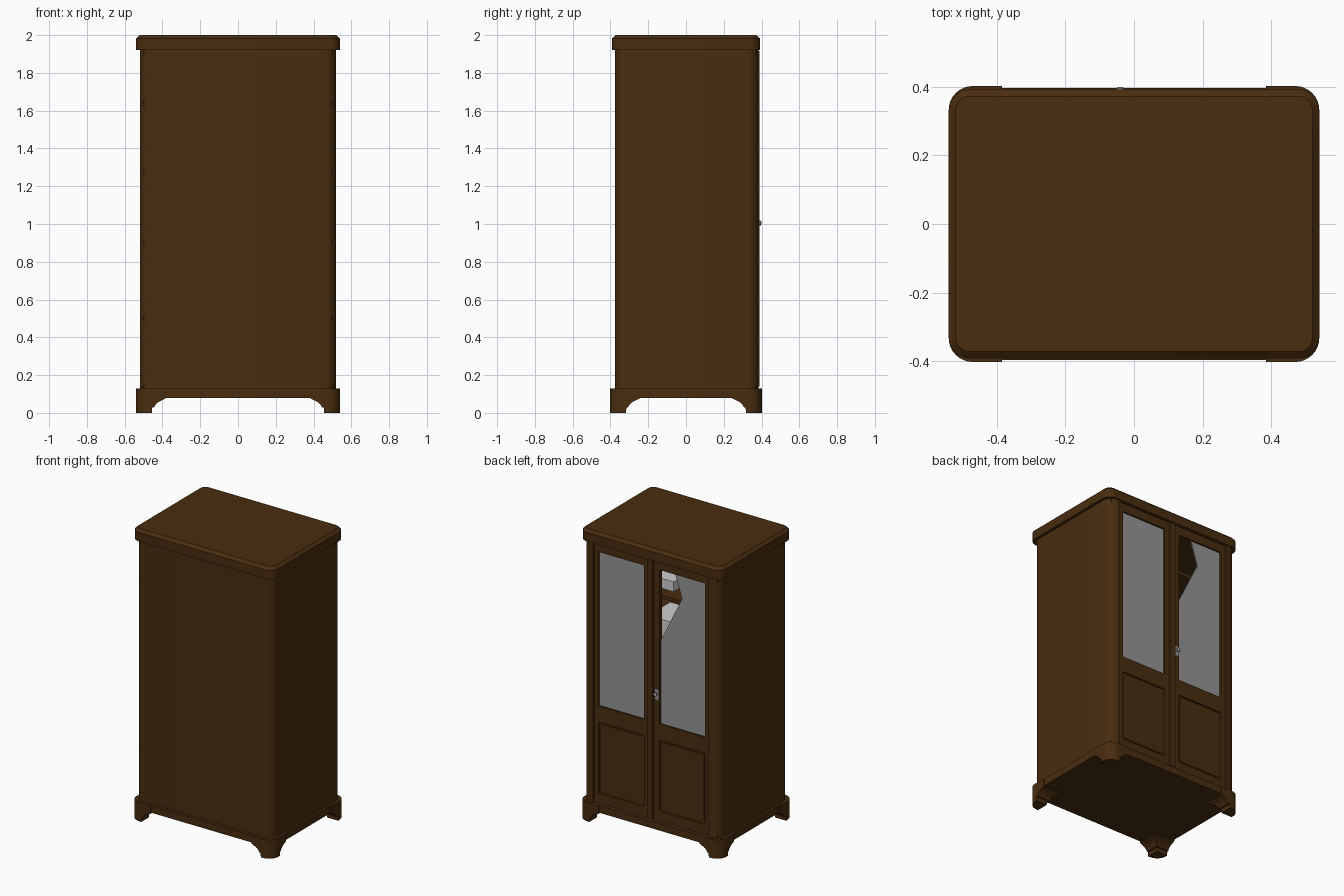
import bpy, bmesh, math

if "Cube" in bpy.data.objects:
    bpy.data.objects.remove(bpy.data.objects["Cube"])

def material(name, rgb):
    m = bpy.data.materials.new(name)
    m.diffuse_color = (*rgb, 1)
    m.use_nodes = True
    m.node_tree.nodes["Principled BSDF"].inputs["Base Color"].default_value = m.diffuse_color
    return m

WOOD = material("dark wood", (0.066, 0.026, 0.005))
GLASS = material("grey glass", (0.30, 0.30, 0.30))
METAL = material("handle metal", (0.33, 0.33, 0.34))
LINEN = material("pale linen", (0.62, 0.62, 0.62))

def loft(name, rings, mat, smooth=True):
    """Skin equal-length rings of 3D points and cap both ends."""
    bm = bmesh.new()
    rows = [[bm.verts.new(p) for p in ring] for ring in rings]
    n = len(rows[0])
    for a, b in zip(rows, rows[1:]):
        for i in range(n):
            j = (i + 1) % n
            bm.faces.new((a[i], a[j], b[j], b[i]))
    bm.faces.new(rows[0][::-1])
    bm.faces.new(rows[-1])
    bmesh.ops.recalc_face_normals(bm, faces=bm.faces)
    me = bpy.data.meshes.new(name)
    bm.to_mesh(me)
    bm.free()
    me.materials.append(mat)
    ob = bpy.data.objects.new(name, me)
    bpy.context.collection.objects.link(ob)
    if smooth:
        bpy.ops.object.select_all(action='DESELECT')
        ob.select_set(True)
        bpy.context.view_layer.objects.active = ob
        bpy.ops.object.shade_smooth_by_angle(angle=math.radians(30))
    return ob

def box(name, x0, x1, y0, y1, z0, z1, mat=WOOD):
    ring = [(x0, y0), (x1, y0), (x1, y1), (x0, y1)]
    return loft(name, [[(x, y, z) for x, y in ring] for z in (z0, z1)], mat, False)

def arc(cx, cy, r, start, steps=8):
    return [(cx + r * math.cos(math.radians(start + 90 * i / steps)),
             cy + r * math.sin(math.radians(start + 90 * i / steps))) for i in range(steps + 1)]

def round_rect(hx, hy, r):
    return (arc(hx - r, hy - r, r, 0) + arc(-hx + r, hy - r, r, 90)
            + arc(-hx + r, -hy + r, r, 180) + arc(hx - r, -hy + r, r, 270))

def slab(name, tiers, mat=WOOD):
    """Rounded slab from tiers of (z, half x, half y, corner radius)."""
    return loft(name, [[(x, y, z) for x, y in round_rect(hx, hy, r)]
                       for z, hx, hy, r in tiers], mat)

# Cornice with chamfered top edge, and the base skirt
slab("cornice", [(1.92, .54, .392, .06), (1.982, .54, .392, .06), (2.0, .52, .372, .04)])
slab("base_skirt", [(.08, .535, .396, .065), (.13, .535, .396, .065)])

# Bracket feet at the four corners: (height, width from the outer edge)
FOOT = [(0, .085), (.028, .086), (.03, .096), (.042, .102), (.055, .115),
        (.066, .135), (.075, .155), (.129, .155)]
for sx in (-1, 1):
    for sy in (-1, 1):
        rings = []
        for z, w in FOOT:
            ix, iy = .54 - w, .402 - w
            pts = [(ix, iy), (.54, iy)] + arc(.54 - .07, .402 - .07, .07, 0) + [(ix, .402)]
            rings.append([(sx * x, sy * y, z) for x, y in pts])
        loft("bracket_foot", rings, WOOD)

# Carcass: back and side walls with rounded corner posts, open towards +y
Y0, Y1, R = -.377, .385, .065
half = [(.44, .34), (.44, Y1)] + arc(.52 - R, Y1 - R, R, 0)[::-1]
half += arc(.52 - R, Y0 + R, R, 270)[::-1]
outline = half + [(-x, y) for x, y in half[::-1]]
outline += [(-.44, .34), (-.50, .34), (-.50, -.355), (.50, -.355), (.50, .34)]
outline = [p for i, p in enumerate(outline) if p != outline[i - 1]]
loft("carcass", [[(x, y, z) for x, y in outline] for z in (.12, 1.93)], WOOD)
box("cabinet_floor", -.5, .5, -.36, .37, .125, .15)
box("cabinet_ceiling", -.5, .5, -.36, .37, 1.895, 1.93)

# Shelves and folded linen inside
for z in (1.64, 1.28, .9, .5):
    box("shelf", -.5, .5, -.36, .30, z - .012, z + .012)
box("folded_linen_upper", -.06, .12, 0, .22, 1.652, 1.72, LINEN)
box("folded_linen_lower", -.2, .12, 0, .24, 1.292, 1.45, LINEN)

# Doors: stiles, rails, recessed lower panel
FRONT, BACK = .372, .345
for s, side in ((1, "right"), (-1, "left")):
    def part(name, xa, xb, y0, y1, z0, z1, mat=WOOD):
        box(f"{side}_door_{name}", min(s * xa, s * xb), max(s * xa, s * xb), y0, y1, z0, z1, mat)
    part("inner_stile", .004, .06, BACK, FRONT, .14, 1.915)
    part("outer_stile", .405, .438, BACK, FRONT, .14, 1.915)
    part("top_rail", .06, .405, BACK, FRONT, 1.86, 1.915)
    part("middle_rail", .06, .405, BACK, FRONT, .69, .80)
    part("bottom_rail", .06, .405, BACK, FRONT, .14, .20)
    part("lower_panel", .06, .405, BACK, FRONT - .014, .20, .69)
    part("panel_field", .075, .39, BACK, FRONT - .009, .215, .675)

# Strip covering the meeting of the doors
box("meeting_strip", -.018, .024, .36, .388, .14, 1.915)

# Glass panes: the right one whole, the left one with a broken upper corner
def pane(name, pts):
    loft(name, [[(x, y, z) for x, z in pts] for y in (.352, .360)], GLASS, False)

pane("right_glass", [(.06, .80), (.405, .80), (.405, 1.86), (.06, 1.86)])
pane("left_broken_glass", [(-.06, .80), (-.405, .80), (-.405, 1.86), (-.17, 1.86),
                           (-.222, 1.70), (-.06, 1.37)])

# Handle: small plate with a turned knob
box("handle_plate", -.052, -.028, .37, .376, .965, 1.035, METAL)
loft("handle_knob", [[(-.04 + r * math.cos(k * math.pi / 6), y, 1.005 + r * math.sin(k * math.pi / 6))
                      for k in range(12)]
                     for y, r in ((.374, .007), (.384, .007), (.388, .013), (.395, .013), (.399, .007))], METAL)
